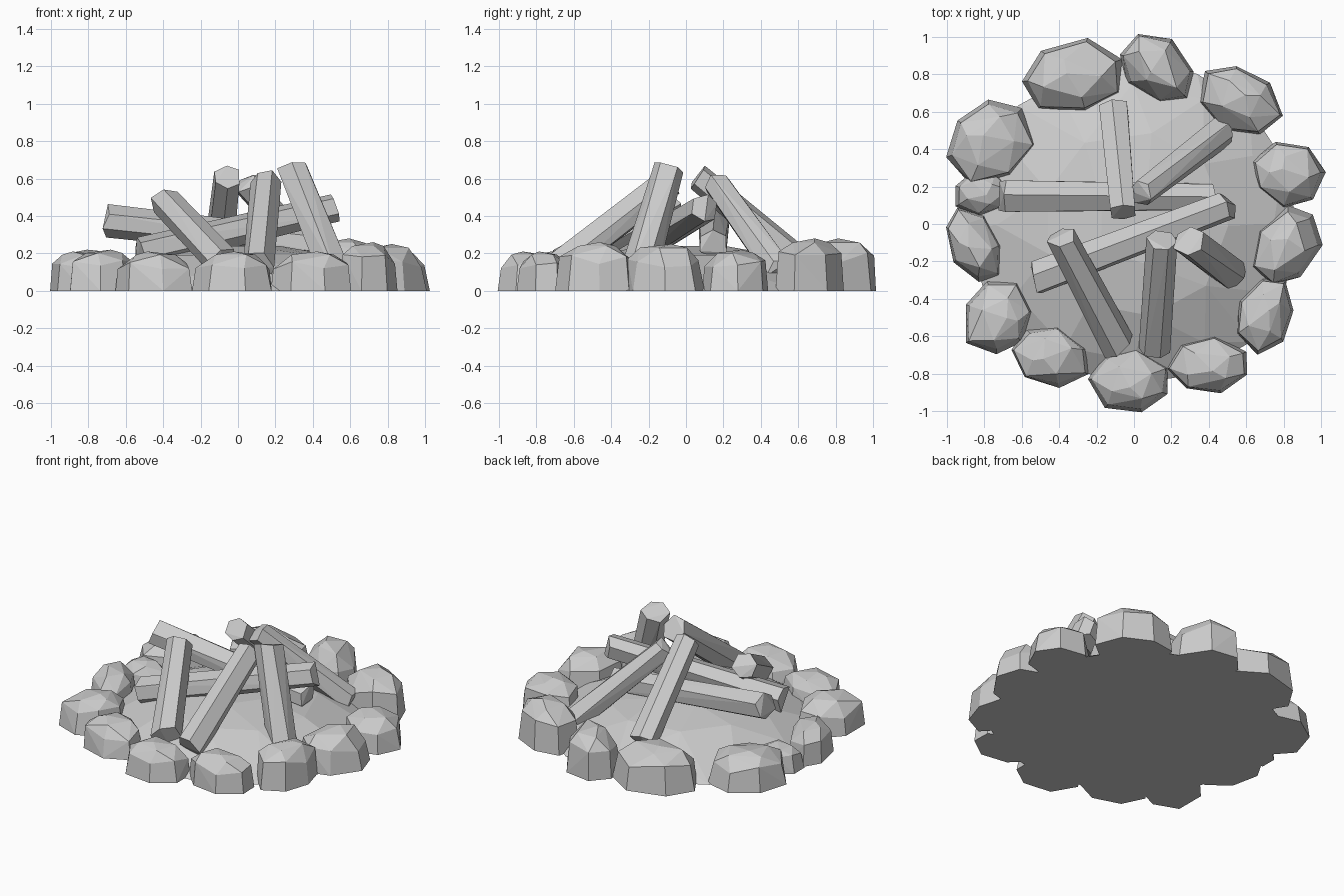
import bpy
import bmesh
import math
import random
from mathutils import Matrix, Vector

random.seed(11)

cube = bpy.data.objects.get("Cube")
if cube:
    bpy.data.objects.remove(cube, do_unlink=True)

# Single flat colour shared by every part
GREY = (0.6, 0.6, 0.6, 1.0)
grey = bpy.data.materials.new("plain_grey")
grey.use_nodes = True
grey.diffuse_color = GREY
grey.node_tree.nodes["Principled BSDF"].inputs["Base Color"].default_value = GREY


def finish(name, bm):
    """Turn a bmesh into a flat shaded object."""
    bmesh.ops.recalc_face_normals(bm, faces=bm.faces[:])
    mesh = bpy.data.meshes.new(name)
    bm.to_mesh(mesh)
    bm.free()
    mesh.materials.append(grey)
    obj = bpy.data.objects.new(name, mesh)
    bpy.context.collection.objects.link(obj)
    return obj


def hull(name, points):
    """Faceted solid wrapped around a cloud of points."""
    bm = bmesh.new()
    for p in points:
        bm.verts.new(p)
    bmesh.ops.convex_hull(bm, input=bm.verts[:])
    loose = [v for v in bm.verts if not v.link_faces]
    bmesh.ops.delete(bm, geom=loose, context="VERTS")
    bmesh.ops.dissolve_limit(bm, angle_limit=math.radians(4),
                             verts=bm.verts[:], edges=bm.edges[:])
    return finish(name, bm)


def ring(count, radius, z, wobble, turn=0.0):
    """Irregular polygon around the z axis."""
    points = []
    for i in range(count):
        a = turn + math.tau * (i + random.uniform(-wobble, wobble)) / count
        r = radius * random.uniform(1 - wobble, 1 + wobble)
        points.append(Vector((r * math.cos(a), r * math.sin(a), z)))
    return points


def stone(name, x, y, length, width, angle, height):
    """Boulder with steep sides and a chipped crown, turned to its place in the ring."""
    turn = random.uniform(0, math.tau)
    pts = ring(7, 1.0, 0.0, 0.07, turn)
    for p in pts[:]:
        inset = random.uniform(0.84, 0.95)
        pts.append(Vector((p.x * inset, p.y * inset, random.uniform(0.5, 0.75))))
    pts += ring(4, 0.56, 0.92, 0.14, turn + 0.4)
    pts += ring(1, 0.2, 1.0, 0.2, turn)
    for axis, size in ((0, length), (1, width)):
        low = min(p[axis] for p in pts)
        high = max(p[axis] for p in pts)
        for p in pts:
            p[axis] = size * ((p[axis] - low) / (high - low) - 0.5)
    place = Matrix.Translation((x, y, 0)) @ Matrix.Rotation(math.radians(angle), 4, "Z")
    hull(name, [place @ Vector((p.x, p.y, p.z * height)) for p in pts])


def log(name, top, foot, radius=0.085):
    """Rough six sided log, a little thicker at the foot, with splintered ends."""
    top, foot = Vector(top), Vector(foot)
    axis = top - foot
    turn = axis.to_track_quat("Z", "Y")
    roll = random.uniform(0, 1)
    pts = []
    for z, r in ((0, radius * 1.06), (axis.length, radius * 0.96)):
        for p in ring(6, r, z, 0.08, roll):
            p.z += random.uniform(-0.025, 0.025)
            pts.append(foot + turn @ p)
    hull(name, pts)


# Domed earth mound, closed underneath
mound = []
for count, radius, z in ((16, 0.87, 0), (12, 0.74, 0.08), (9, 0.5, 0.19), (5, 0.22, 0.24)):
    mound += ring(count, radius, z, 0.03)
hull("earth_mound", mound)

# Ring of stones: centre, length, width, heading and height
stones = [
    (-0.33, 0.79, 0.54, 0.40, 3, 0.26),
    (0.14, 0.82, 0.44, 0.34, -40, 0.28),
    (0.56, 0.65, 0.48, 0.35, -30, 0.28),
    (0.81, 0.27, 0.40, 0.35, -20, 0.22),
    (0.81, -0.11, 0.43, 0.33, 55, 0.25),
    (0.69, -0.49, 0.42, 0.30, 75, 0.26),
    (0.39, -0.75, 0.43, 0.31, 0, 0.21),
    (-0.03, -0.83, 0.43, 0.34, -5, 0.21),
    (-0.44, -0.70, 0.43, 0.32, -15, 0.21),
    (-0.73, -0.48, 0.41, 0.35, 70, 0.22),
    (-0.86, -0.11, 0.43, 0.27, -65, 0.21),
    (-0.81, 0.16, 0.29, 0.24, 0, 0.16),
    (-0.76, 0.44, 0.48, 0.41, 40, 0.22),
]
for number, layout in enumerate(stones, 1):
    stone(f"ring_stone_{number}", *layout)

# Logs leaning towards the middle, then the two lying across
log("back_log", (-0.06, 0.06, 0.61), (-0.11, 0.62, 0.14), 0.08)
log("back_left_log", (0.04, 0.16, 0.58), (0.48, 0.50, 0.10), 0.078)
log("front_right_log", (-0.39, -0.07, 0.48), (-0.08, -0.66, 0.15))
log("front_log", (0.15, -0.10, 0.57), (0.11, -0.67, 0.13))
log("front_left_log", (0.29, -0.09, 0.66), (0.52, -0.26, 0.08), 0.09)
log("cross_log", (0.50, 0.10, 0.44), (-0.53, -0.29, 0.20))
log("lying_log", (0.42, 0.15, 0.25), (-0.71, 0.15, 0.37))
